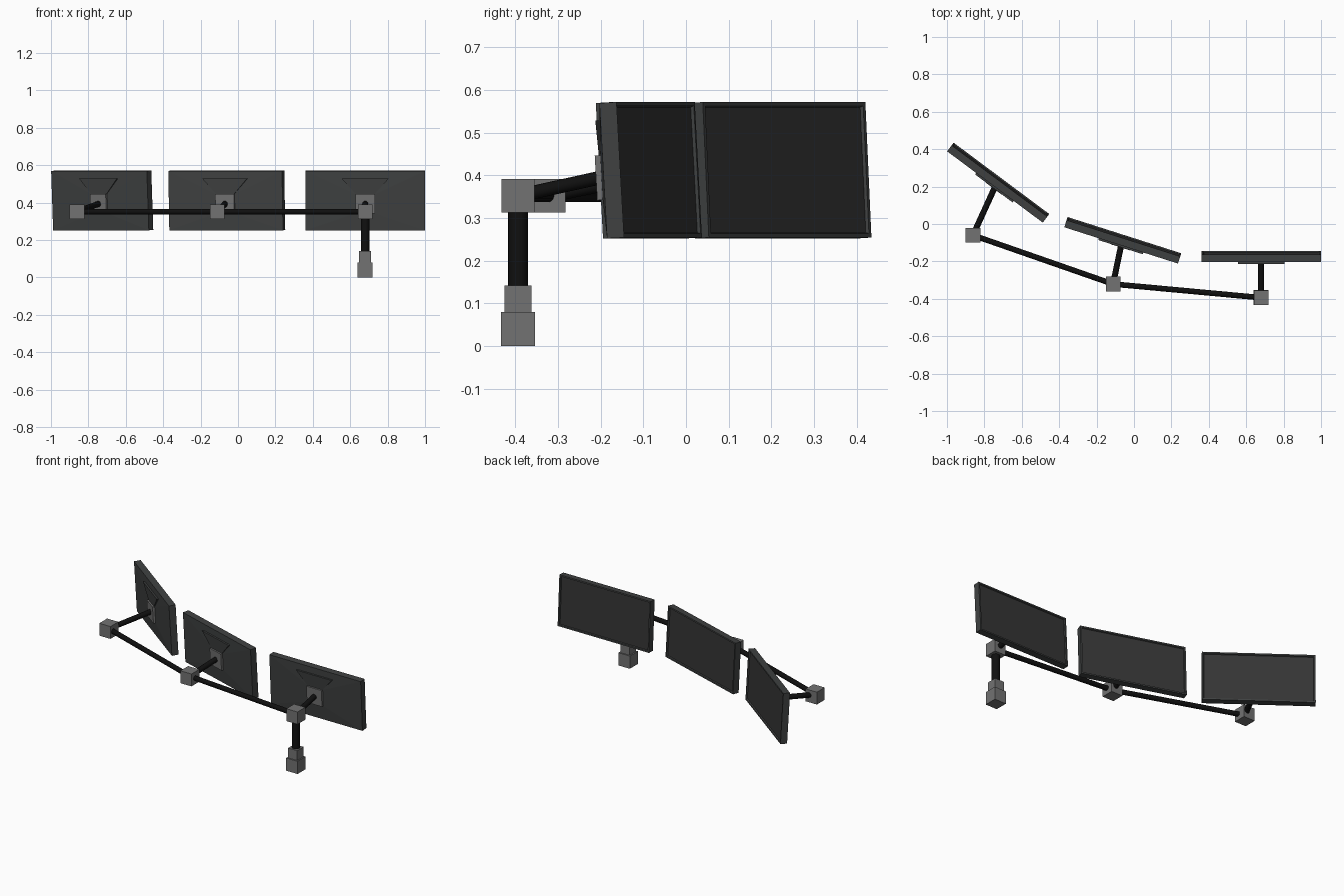
import bpy, bmesh
from math import radians
from mathutils import Vector, Matrix, Euler

if "Cube" in bpy.data.objects:
    bpy.data.objects.remove(bpy.data.objects["Cube"])


def material(name, v, b=0.0):
    m = bpy.data.materials.new(name)
    m.diffuse_color = (v, v + b, v + b, 1)
    m.use_nodes = True
    m.node_tree.nodes["Principled BSDF"].inputs["Base Color"].default_value = m.diffuse_color
    return m


metal = material("grey_metal", 0.17)
tube_black = material("black_tube", 0.005)
shell = material("dark_shell", 0.05, 0.003)
screen = material("screen_glass", 0.035)


def finish(bm, name, mats, matrix=Matrix()):
    bmesh.ops.recalc_face_normals(bm, faces=bm.faces)
    me = bpy.data.meshes.new(name)
    bm.to_mesh(me)
    bm.free()
    for m in mats:
        me.materials.append(m)
    ob = bpy.data.objects.new(name, me)
    ob.matrix_world = matrix
    bpy.context.collection.objects.link(ob)
    return ob


def box(name, centre, size, mat, matrix=Matrix()):
    bm = bmesh.new()
    bmesh.ops.create_cube(bm, size=1)
    bmesh.ops.scale(bm, vec=size, verts=bm.verts)
    bmesh.ops.translate(bm, vec=centre, verts=bm.verts)
    return finish(bm, name, [mat], matrix)


def tube(name, a, b, radius):
    a, b = Vector(a), Vector(b)
    bm = bmesh.new()
    bmesh.ops.create_cone(bm, cap_ends=True, segments=16, radius1=radius,
                          radius2=radius, depth=(b - a).length)
    for f in bm.faces:
        f.smooth = len(f.verts) == 4
    rot = (b - a).to_track_quat('Z', 'Y').to_matrix().to_4x4()
    return finish(bm, name, [tube_black], Matrix.Translation((a + b) / 2) @ rot)


W, T, H = 0.638, 0.04, 0.318


def monitor(tag, centre, yaw):
    mw = Matrix.Translation(centre) @ Euler((radians(3.2), 0, radians(yaw))).to_matrix().to_4x4()
    # housing: recessed screen in front, shallow pyramid behind
    bm = bmesh.new()
    bmesh.ops.create_cube(bm, size=1)
    bmesh.ops.scale(bm, vec=(W, T, H), verts=bm.verts)
    bm.normal_update()
    front = next(f for f in bm.faces if f.normal.y > 0.9)
    back = next(f for f in bm.faces if f.normal.y < -0.9)
    bmesh.ops.inset_individual(bm, faces=[front], thickness=0.013)
    bmesh.ops.inset_individual(bm, faces=[front], thickness=0.004, depth=-0.007)
    front.material_index = 1
    panel = bmesh.ops.extrude_discrete_faces(bm, faces=[back])['faces'][0]
    for v in panel.verts:
        v.co = Vector((v.co.x * 0.16, -T / 2 - 0.005, v.co.z * 0.32 - 0.017))
    finish(bm, tag + "_monitor", [shell, screen], mw)
    # triangular rib on the back, deepest along its top edge
    bm = bmesh.new()
    outline = [(-0.125, 0.118, 0.012), (0.125, 0.118, 0.012), (0, -0.02, 0.006)]
    outer = [bm.verts.new((x, -T / 2 - d, z)) for x, z, d in outline]
    inner = [bm.verts.new((x, -T / 2 + 0.01, z)) for x, z, d in outline]
    bm.faces.new(outer)
    bm.faces.new(inner[::-1])
    for i in range(3):
        j = (i + 1) % 3
        bm.faces.new((outer[i], inner[i], inner[j], outer[j]))
    finish(bm, tag + "_back_rib", [shell], mw)
    # mounting plate
    box(tag + "_mount_plate", (0, -0.027, -0.016), (0.105, 0.022, 0.105), metal, mw)
    return mw @ Vector((0, -0.03, -0.016))


# stand
px, py, jz = 0.68, -0.394, 0.352
box("base_block", (px, py, 0.04), (0.08, 0.08, 0.08), metal)
box("base_collar", (px, py, 0.11), (0.064, 0.064, 0.064), metal)
tube("post", (px, py, 0.12), (px, py, jz), 0.0235)

# joints, short arms and monitors
joints = []
for tag, joint, centre, yaw in (
        ("right", (px, py, jz), (0.68, -0.174, 0.412), 0),
        ("middle", (-0.112, -0.321, jz), (-0.06, -0.087, 0.412), -17.7),
        ("left", (-0.861, -0.06, jz), (-0.726, 0.221, 0.412), -36.7)):
    box(tag + "_joint", joint, (0.078, 0.078, 0.078), metal)
    mount = monitor(tag, centre, yaw)
    tube(tag + "_arm", joint, mount, 0.016)
    joints.append(joint)

# long bars linking the joints
tube("right_bar", joints[0], joints[1], 0.015)
tube("left_bar", joints[1], joints[2], 0.015)
